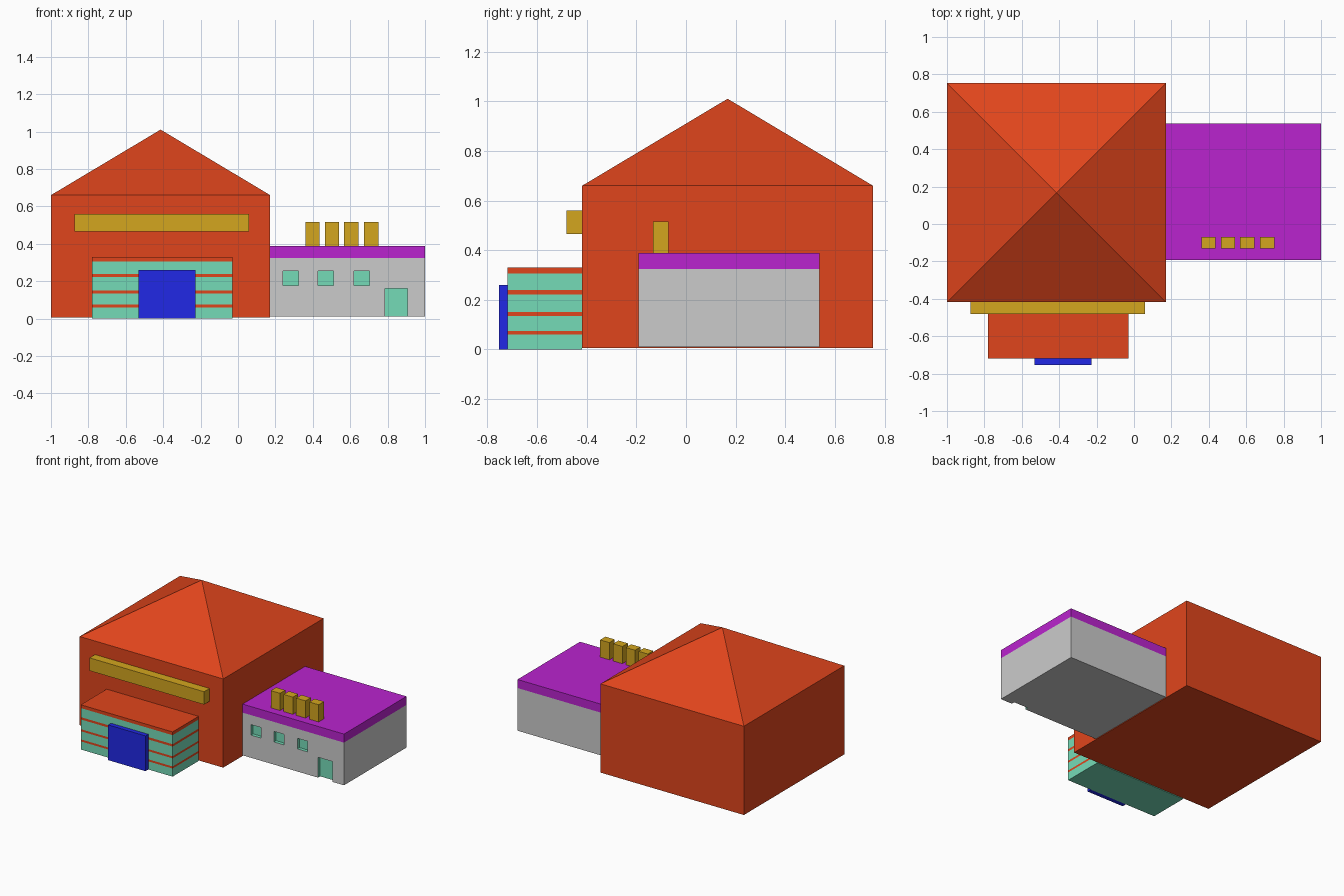
import bpy, bmesh

if "Cube" in bpy.data.objects:
    bpy.data.objects.remove(bpy.data.objects["Cube"])


def material(name, rgb):
    """Material from display (sRGB) colour values."""
    m = bpy.data.materials.new(name)
    lin = [c / 12.92 if c < 0.04 else ((c + 0.055) / 1.055) ** 2.4 for c in rgb]
    m.diffuse_color = (*lin, 1)
    m.use_nodes = True
    m.node_tree.nodes["Principled BSDF"].inputs["Base Color"].default_value = m.diffuse_color
    return m


RED = material("brick_red", (0.88, 0.27, 0.11))
TEAL = material("teal_glass", (0.46, 0.86, 0.72))
BLUE = material("door_blue", (0.13, 0.16, 0.90))
PURPLE = material("roof_purple", (0.73, 0.14, 0.81))
GOLD = material("sign_gold", (0.83, 0.65, 0.12))


def box(name, x, y, z, mat=None):
    """Axis-aligned box from (min, max) pairs."""
    bm = bmesh.new()
    bmesh.ops.create_cube(bm, size=1)
    for v in bm.verts:
        v.co = [r[0] if c < 0 else r[1] for c, r in zip(v.co, (x, y, z))]
    me = bpy.data.meshes.new(name)
    bm.to_mesh(me)
    bm.free()
    ob = bpy.data.objects.new(name, me)
    bpy.context.collection.objects.link(ob)
    if mat:
        me.materials.append(mat)
    return ob


# Main hall: box whose top face is poked up into a pyramid roof
hall = box("main_hall", (-1, 0.172), (-0.418, 0.753), (0.005, 0.66), RED)
bm = bmesh.new()
bm.from_mesh(hall.data)
bm.normal_update()
top = [f for f in bm.faces if f.normal.z > 0.9]
for v in bmesh.ops.poke(bm, faces=top)["verts"]:
    v.co.z = 1.01
bm.to_mesh(hall.data)
bm.free()

# Plain sign board above the entrance
box("sign_board", (-0.875, 0.06), (-0.482, -0.418), (0.465, 0.56), GOLD)

# Entrance porch: alternating glass and red bands, red roof slab on top
levels = [0, 0.06, 0.075, 0.135, 0.15, 0.222, 0.239, 0.306, 0.33]
for i, z in enumerate(zip(levels, levels[1:])):
    name, mat = (("porch_band", RED) if i % 2 else ("porch_glass", TEAL))
    box(name, (-0.78, -0.03), (-0.72, -0.418), z, mat)
box("entrance_door", (-0.533, -0.228), (-0.753, -0.72), (0.0, 0.26), BLUE)

# Side annex with flat roof; plain grey material in slot 0
FRONT, DEPTH = -0.192, 0.025
grey = material("wall_grey", (0.906, 0.906, 0.906))
annex = box("annex_walls", (0.172, 1), (FRONT, 0.537), (0.01, 0.325), grey)
annex.data.materials.append(TEAL)
box("annex_roof", (0.172, 1), (FRONT, 0.537), (0.325, 0.388), PURPLE)

# Recessed windows and door cut into the annex front
openings = [((x, x + 0.083), (0.177, 0.255)) for x in (0.241, 0.428, 0.62)]
openings.append(((0.787, 0.905), (-0.05, 0.16)))
bpy.context.view_layer.objects.active = annex
for x, z in openings:
    cutter = box("opening_cutter", x, (FRONT - 0.1, FRONT + DEPTH), z)
    cutter.hide_render = True
    mod = annex.modifiers.new("opening", "BOOLEAN")
    mod.operation = "DIFFERENCE"
    mod.solver = "EXACT"
    mod.object = cutter
    bpy.ops.object.modifier_apply(modifier=mod.name)
    bpy.data.objects.remove(cutter)

# Tint the recess faces teal
for f in annex.data.polygons:
    recess = FRONT + 0.001 < f.center.y < FRONT + DEPTH + 0.001
    f.material_index = 1 if recess else 0

# Roof sign: four plain blocks in place of lettering
for x in (0.36, 0.465, 0.568, 0.675):
    box("roof_sign_block", (x, x + 0.076), (-0.132, -0.07), (0.388, 0.515), GOLD)
